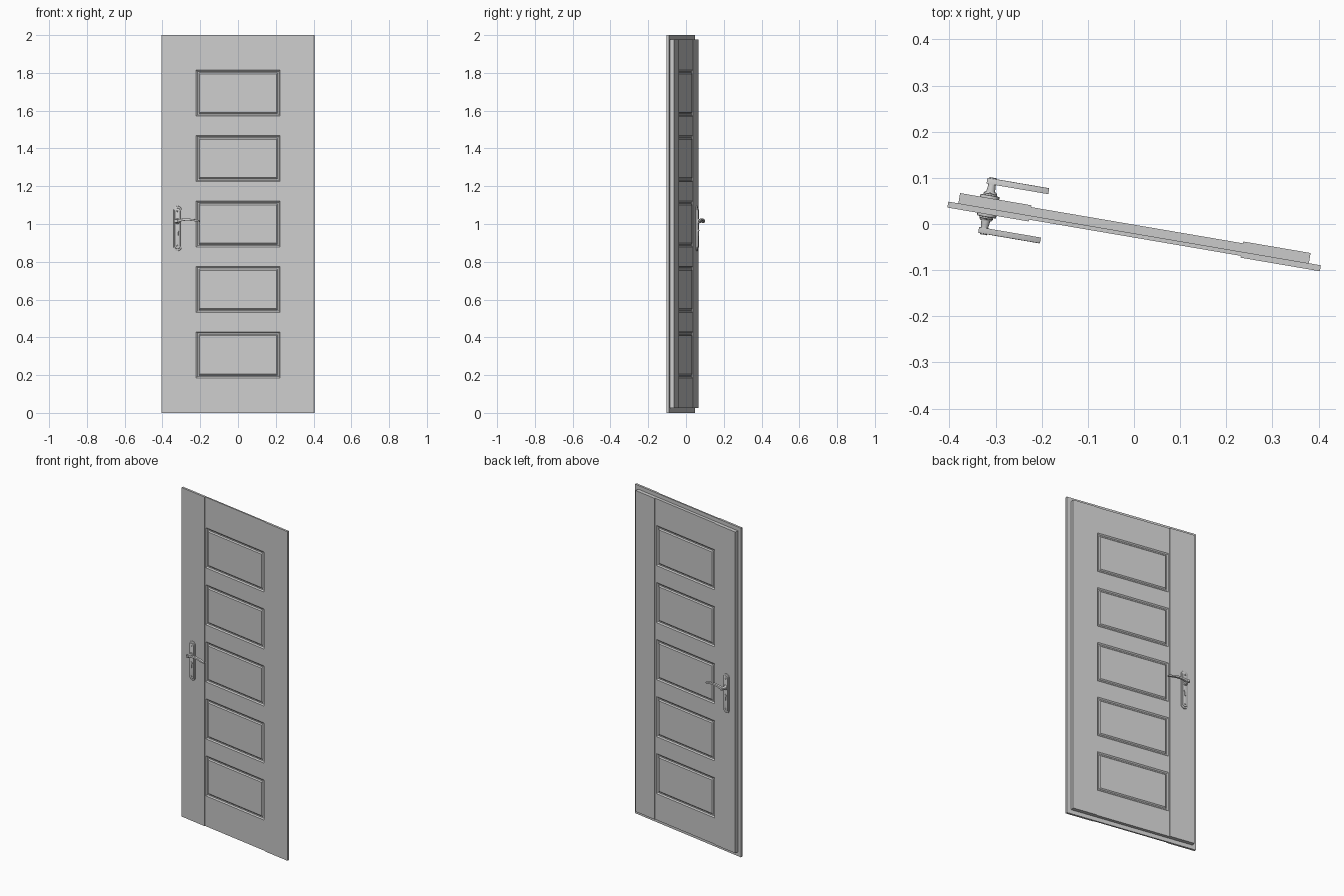
import bpy
import bmesh
from math import radians, pi, cos, sin
from mathutils import Matrix, Vector

if "Cube" in bpy.data.objects:
    bpy.data.objects.remove(bpy.data.objects["Cube"], do_unlink=True)

# The door stands slightly ajar, so every part is turned about z
SWING = Matrix.Rotation(radians(-9.7), 4, 'Z')

grey = bpy.data.materials.new("door grey")
grey.use_nodes = True
grey.diffuse_color = (0.6, 0.6, 0.6, 1)
grey.node_tree.nodes["Principled BSDF"].inputs["Base Color"].default_value = (0.6, 0.6, 0.6, 1)


def finish(bm, name, smooth=False):
    bmesh.ops.recalc_face_normals(bm, faces=bm.faces)
    bm.transform(SWING)
    mesh = bpy.data.meshes.new(name)
    bm.to_mesh(mesh)
    bm.free()
    mesh.materials.append(grey)
    ob = bpy.data.objects.new(name, mesh)
    bpy.context.collection.objects.link(ob)
    if smooth:
        bpy.ops.object.select_all(action='DESELECT')
        ob.select_set(True)
        bpy.context.view_layer.objects.active = ob
        bpy.ops.object.shade_smooth_by_angle(angle=radians(35))
    return ob


def box(x0, x1, y0, y1, z0, z1):
    bm = bmesh.new()
    bmesh.ops.create_cube(bm, size=1)
    bm.transform(Matrix.Translation(((x0 + x1) / 2, (y0 + y1) / 2, (z0 + z1) / 2))
                 @ Matrix.Diagonal((x1 - x0, y1 - y0, z1 - z0, 1)))
    return bm


# Door dimensions: front leaf with overlapping lip, back leaf set in from it
FRONT, MIDDLE, BACK = -0.033, -0.02, 0.0025
STEP = 0.004
SEAMS = (-0.226, 0.24)
PANEL_X = (-0.221, 0.231)
PANELS = [(0.185 + 0.3465 * i, 0.429 + 0.3465 * i) for i in range(5)]


def panelled(name, y0, y1, z0, z1, side):
    """Centre board with a moulded groove around each panel."""
    bm = box(*SEAMS, y0, y1, z0, z1)
    cuts = [((x, 0, 0), (1, 0, 0)) for x in PANEL_X]
    cuts += [((0, 0, z), (0, 0, 1)) for pair in PANELS for z in pair]
    for co, no in cuts:
        bmesh.ops.bisect_plane(bm, geom=bm.verts[:] + bm.edges[:] + bm.faces[:],
                               plane_co=co, plane_no=no)
    bm.normal_update()

    def is_panel(f):
        c = f.calc_center_median()
        return (f.normal.y * side > 0.9 and PANEL_X[0] < c.x < PANEL_X[1]
                and any(a < c.z < b for a, b in PANELS))

    faces = [f for f in bm.faces if is_panel(f)]
    for width, depth in ((0.01, -0.006), (0.01, 0), (0.009, 0.006)):
        bmesh.ops.inset_individual(bm, faces=faces, thickness=width, depth=depth)
    finish(bm, name)


# Stiles and panelled centre of both leaves
for leaf, x0, x1, y0, y1, z0, z1, side in (
        ("front", -0.405, 0.4145, FRONT, MIDDLE, 0, 2, -1),
        ("back", -0.383, 0.388, MIDDLE, BACK, 0.025, 1.977, 1)):
    finish(box(x0, SEAMS[0], y0, y1, z0, z1), leaf + "_right_stile")
    finish(box(SEAMS[1], x1, y0, y1, z0, z1), leaf + "_left_stile")
    inner = (y0 + STEP, y1) if side < 0 else (y0, y1 - STEP)
    panelled(leaf + "_panels", *inner, z0, z1, side)


# Handle helpers: distances are measured outward from the door face
def outward(side, d):
    return (FRONT - d) if side < 0 else (BACK + d)


def prism(outline, side, d0, d1, name, bevel=0.0):
    bm = bmesh.new()
    face = bm.faces.new([bm.verts.new((x, outward(side, d0), z)) for x, z in outline])
    new = bmesh.ops.extrude_face_region(bm, geom=[face])["geom"]
    top = [v for v in new if isinstance(v, bmesh.types.BMVert)]
    bmesh.ops.translate(bm, verts=top, vec=(0, side * (d1 - d0), 0))
    if bevel:
        edges = [e for e in bm.edges if all(v in top for v in e.verts)]
        bmesh.ops.bevel(bm, geom=edges, offset=bevel, segments=2, affect='EDGES', profile=0.5)
    finish(bm, name, True)


def rounded_plate(r, low, high, n=10):
    arc = [(r * cos(pi * i / n), r * sin(pi * i / n)) for i in range(n + 1)]
    return ([(HX + x, high - r + z) for x, z in arc]
            + [(HX - x, low + r - z) for x, z in arc])


def round_part(side, z, d0, d1, r0, r1, name):
    bm = bmesh.new()
    bmesh.ops.create_cone(bm, cap_ends=True, segments=20, radius1=r0, radius2=r1, depth=d1 - d0)
    turn = Vector((0, 0, 1)).rotation_difference(Vector((0, side, 0))).to_matrix().to_4x4()
    bm.transform(Matrix.Translation((HX, outward(side, (d0 + d1) / 2), z)) @ turn)
    finish(bm, name, True)


HX, HZ = -0.318, 1.015

# Lever outline: arched grip that narrows to its tip
lever_path = [(-0.012, 0.001, 0.006), (-0.005, 0.001, 0.009), (0.008, 0.002, 0.008),
              (0.03, 0.007, 0.006), (0.06, 0.009, 0.0055), (0.09, 0.006, 0.005),
              (0.115, 0.001, 0.0045), (0.124, -0.001, 0.003)]
lever = ([(HX + x, HZ + z + t) for x, z, t in lever_path]
         + [(HX + x, HZ + z - t) for x, z, t in reversed(lever_path)])

for side, tag in ((-1, "front"), (1, "back")):
    prism(rounded_plate(0.021, 0.857, 1.095), side, 0, 0.006, tag + "_handle_plate", 0.002)
    prism(rounded_plate(0.015, 0.868, 1.084), side, 0.005, 0.01, tag + "_handle_raised_plate", 0.002)
    round_part(side, HZ, 0.009, 0.014, 0.015, 0.012, tag + "_handle_collar")
    round_part(side, HZ, 0.013, 0.034, 0.01, 0.007, tag + "_handle_neck")
    prism(lever, side, 0.03, 0.043, tag + "_handle_lever", 0.0015)
    round_part(side, HZ, 0.029, 0.045, 0.009, 0.008, tag + "_handle_knuckle")
    # Lock barrel and fixing screws
    round_part(side, 0.965, 0.009, 0.013, 0.008, 0.008, tag + "_lock_barrel")
    prism(rounded_plate(0.0045, 0.935, 0.965), side, 0.009, 0.013, tag + "_lock_body")
    for z, place in ((1.068, "upper"), (0.884, "lower")):
        round_part(side, z, 0.009, 0.012, 0.005, 0.003, tag + "_" + place + "_screw")
